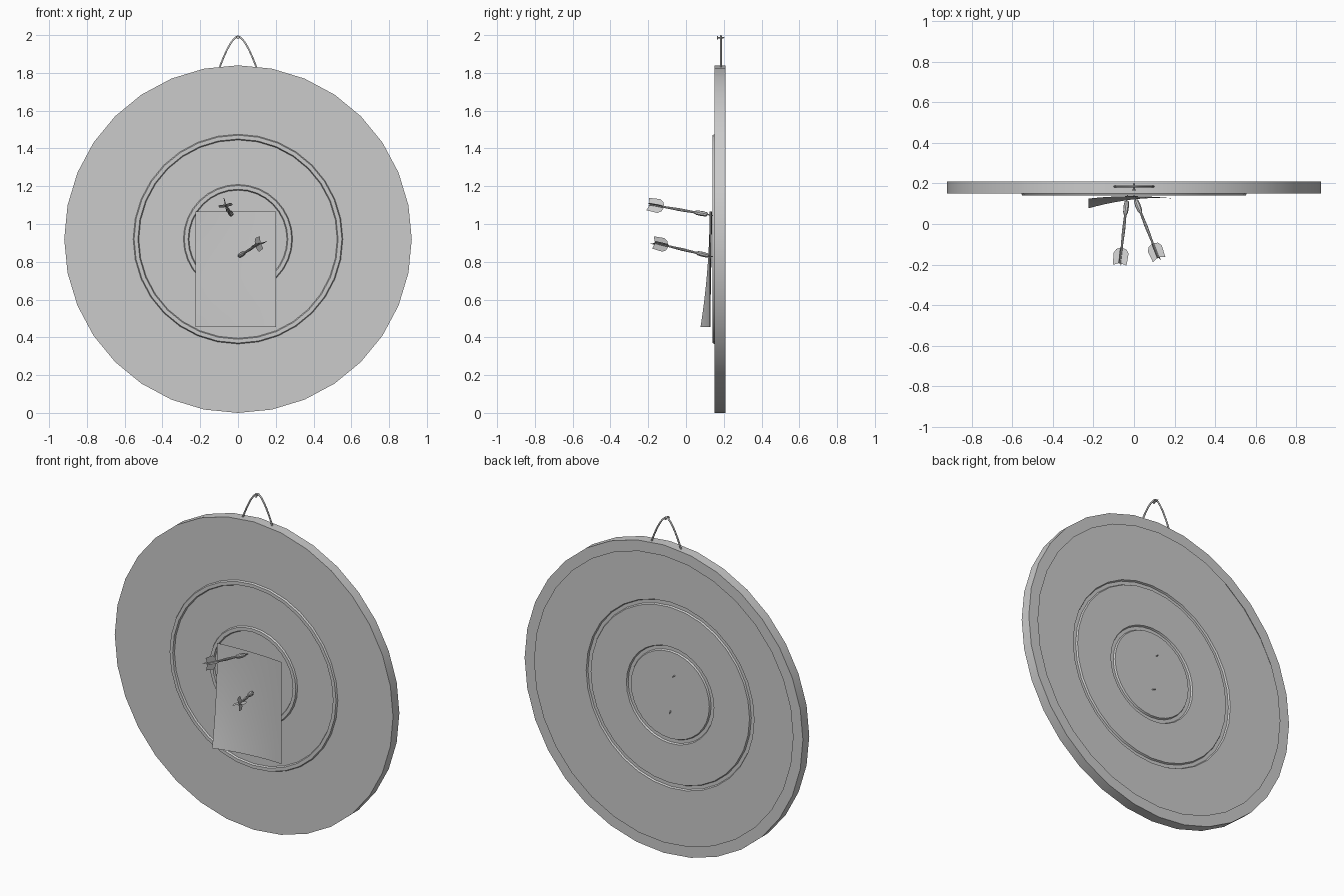
import bpy, bmesh, math
from mathutils import Matrix, Vector

if "Cube" in bpy.data.objects:
    bpy.data.objects.remove(bpy.data.objects["Cube"])


def finish(name, bm, angle=30):
    bmesh.ops.remove_doubles(bm, verts=bm.verts, dist=1e-5)
    bmesh.ops.recalc_face_normals(bm, faces=bm.faces)
    me = bpy.data.meshes.new(name)
    bm.to_mesh(me)
    bm.free()
    ob = bpy.data.objects.new(name, me)
    bpy.context.collection.objects.link(ob)
    bpy.ops.object.select_all(action='DESELECT')
    ob.select_set(True)
    bpy.context.view_layer.objects.active = ob
    bpy.ops.object.shade_smooth_by_angle(angle=math.radians(angle))
    return ob


def lathe(bm, profile, sides, mat):
    """Revolve (radius, height) points around local z, then place with mat."""
    rings = []
    for r, h in profile:
        if r == 0:
            rings.append([bm.verts.new(mat @ Vector((0, 0, h)))] * sides)
        else:
            rings.append([bm.verts.new(mat @ Vector((
                r * math.cos(2 * math.pi * i / sides),
                r * math.sin(2 * math.pi * i / sides), h))) for i in range(sides)])
    for a, b in zip(rings, rings[1:]):
        for i in range(sides):
            j = (i + 1) % sides
            bm.faces.new(list(dict.fromkeys((a[i], a[j], b[j], b[i]))))


# Local z -> world -y (outwards from the front)
FRONT = Matrix.Rotation(math.radians(90), 4, 'X')

# Board: open-backed shell with a rear lip and two raised score rings
bm = bmesh.new()
panel, ridge, back = -0.15, -0.14, -0.21
profile = [(0.855, back), (0.92, back), (0.92, panel)]
for r in (0.54, 0.274):
    profile += [(r + 0.015, panel), (r + 0.010, ridge),
                (r - 0.010, ridge), (r - 0.015, panel)]
profile.append((0, panel))
lathe(bm, profile, 32, Matrix.Translation((0, 0, 0.92)) @ FRONT)
finish("board", bm)

# Paper sheet, curling forward at the lower left corner
bm = bmesh.new()
n, m = 10, 14
grid = []
for k in range(m + 1):
    t = k / m
    row = []
    for i in range(n + 1):
        u = -1 + 2 * i / n
        y = 0.137 - 0.012 * u * u - 0.048 * t ** 2 * ((1 - u) / 2) ** 1.5
        row.append(bm.verts.new((-0.012 + 0.213 * u, y, 1.065 - 0.61 * t)))
    grid.append(row)
for k in range(m):
    for i in range(n):
        bm.faces.new((grid[k][i], grid[k + 1][i], grid[k + 1][i + 1], grid[k][i + 1]))
finish("paper_sheet", bm)


# Darts: turned body plus four flights
def dart(name, nose, tail, roll):
    nose, tail = Vector(nose), Vector(tail)
    rot = (tail - nose).to_track_quat('Z', 'Y').to_matrix().to_4x4()
    mat = Matrix.Translation(nose) @ rot @ Matrix.Rotation(math.radians(roll), 4, 'Z')
    bm = bmesh.new()
    lathe(bm, [(0, -0.06), (0.003, -0.045), (0.003, 0), (0.011, 0.004), (0.014, 0.03),
               (0.012, 0.06), (0.006, 0.075), (0.008, 0.15), (0.005, 0.24), (0.004, 0.315),
               (0, 0.316)], 8, mat)
    for q in range(4):
        spin = mat @ Matrix.Rotation(q * math.pi / 2, 4, 'Z')
        fin = [(0.002, 0.235), (0.026, 0.245), (0.038, 0.265),
               (0.034, 0.325), (0.002, 0.313)]
        bm.faces.new([bm.verts.new(spin @ Vector((r, 0, h))) for r, h in fin])
    finish(name, bm)


dart("dart_upper", (-0.035, 0.115, 1.05), (-0.07, -0.2, 1.105), 12)
dart("dart_lower", (0.008, 0.12, 0.832), (0.12, -0.165, 0.9), 12)

# Hanging wire loop
cu = bpy.data.curves.new("hanging_wire", 'CURVE')
cu.dimensions = '3D'
cu.bevel_depth = 0.005
cu.bevel_resolution = 1
cu.use_fill_caps = True
sp = cu.splines.new('POLY')
sp.points.add(16)
for i, p in enumerate(sp.points):
    u = -1 + i / 8
    p.co = (0.097 * u, 0.185, 1.995 - 0.165 * abs(u) ** 1.6, 1)
bpy.context.collection.objects.link(bpy.data.objects.new("hanging_wire", cu))

# Nail holding the wire
bm = bmesh.new()
lathe(bm, [(0, -0.165), (0.009, -0.165), (0.009, -0.170), (0.004, -0.170),
           (0.004, -0.198), (0, -0.205)], 8, Matrix.Translation((0, 0, 1.987)) @ FRONT)
finish("nail", bm)
